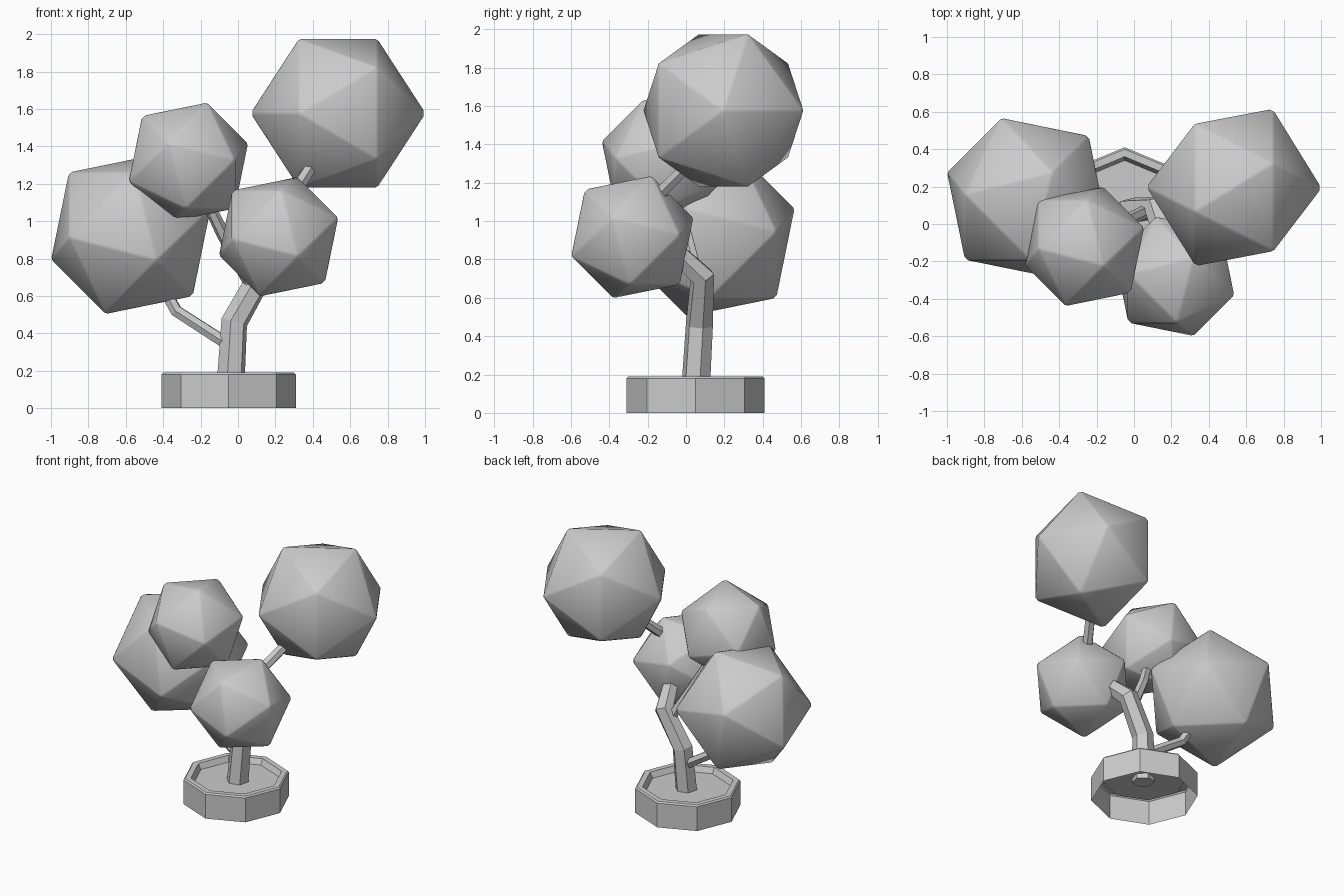
import bpy, bmesh, math
from mathutils import Vector

if "Cube" in bpy.data.objects:
    bpy.data.objects.remove(bpy.data.objects["Cube"])


def link_mesh(name, bm):
    bmesh.ops.recalc_face_normals(bm, faces=bm.faces)
    me = bpy.data.meshes.new(name)
    bm.to_mesh(me)
    bm.free()
    ob = bpy.data.objects.new(name, me)
    bpy.context.collection.objects.link(ob)
    return ob


def foliage(name, center, radius, half_points, flip=(1, 1, 1)):
    """Icosahedron from six vertices and their opposites, with softened edges."""
    bm = bmesh.new()
    for p in half_points:
        for s in (1, -1):
            v = Vector([a * f for a, f in zip(p, flip)]).normalized()
            bm.verts.new(Vector(center) + s * radius * v)
    bmesh.ops.convex_hull(bm, input=bm.verts)
    ob = link_mesh(name, bm)
    mod = ob.modifiers.new("soft_edges", 'BEVEL')
    mod.width, mod.segments, mod.limit_method = 0.01, 1, 'NONE'
    for f in ob.data.polygons:
        f.use_smooth = True
    return ob


def limb(name, points):
    """Six-sided tapered tube through (x, y, z, radius) points."""
    cu = bpy.data.curves.new(name, 'CURVE')
    cu.dimensions = '3D'
    cu.bevel_depth, cu.bevel_resolution = 1.0, 1
    cu.use_fill_caps = True
    sp = cu.splines.new('POLY')
    sp.points.add(len(points) - 1)
    for p, (x, y, z, r) in zip(sp.points, points):
        p.co = (x, y, z, 1)
        p.radius = r
    sp.use_smooth = False
    ob = bpy.data.objects.new(name, cu)
    bpy.context.collection.objects.link(ob)
    bpy.ops.object.select_all(action='DESELECT')
    ob.select_set(True)
    bpy.context.view_layer.objects.active = ob
    bpy.ops.object.convert(target='MESH')


# Pot: octagonal wall, rim and recessed soil, open underneath
bm = bmesh.new()
rings = []
for r, z in [(0.36, 0), (0.36, 0.18), (0.35, 0.19), (0.31, 0.19), (0.29, 0.15)]:
    rings.append([bm.verts.new((-0.05 + r * math.cos(i * math.pi / 4),
                                0.05 + r * math.sin(i * math.pi / 4), z))
                  for i in range(8)])
for a, b in zip(rings, rings[1:]):
    for i in range(8):
        j = (i + 1) % 8
        bm.faces.new((a[i], a[j], b[j], b[i]))
bm.faces.new(rings[-1])
link_mesh("pot", bm)

# Trunk and branches
limb("trunk", [(-0.04, 0.05, 0.12, 0.077), (-0.02, 0.07, 0.46, 0.073),
               (0.12, 0.085, 0.71, 0.068), (0.19, -0.15, 0.93, 0.05)])
limb("left_branch", [(-0.02, 0.06, 0.32, 0.036), (-0.33, 0.1, 0.52, 0.035),
                     (-0.46, 0.14, 0.75, 0.03)])
limb("middle_branch", [(0.07, 0.07, 0.66, 0.036), (-0.08, 0.0, 0.93, 0.035),
                       (-0.22, -0.1, 1.22, 0.03)])
limb("right_branch", [(0.19, -0.15, 0.93, 0.042), (0.3, -0.13, 1.15, 0.038),
                      (0.44, 0.09, 1.37, 0.034)])

# Foliage: one ball with its axis along x, three turned about a diagonal
axial = [(1, 0, 0)] + [(0.447, 0.894 * math.cos(i * math.tau / 5),
                        0.894 * math.sin(i * math.tau / 5)) for i in range(5)]
diagonal = []
for a, b in [(-0.037, 0.707), (0.910, -0.292)]:
    diagonal += [(a, b, b), (b, a, b), (b, b, a)]

foliage("foliage_top_right", (0.535, 0.195, 1.577), 0.47, axial)
foliage("foliage_left", (-0.573, 0.14, 0.93), 0.47, diagonal, (1, 1, -1))
foliage("foliage_front_right", (0.217, -0.28, 0.917), 0.352, diagonal, (1, 1, -1))
foliage("foliage_middle", (-0.265, -0.12, 1.315), 0.352, diagonal, (-1, 1, 1))
